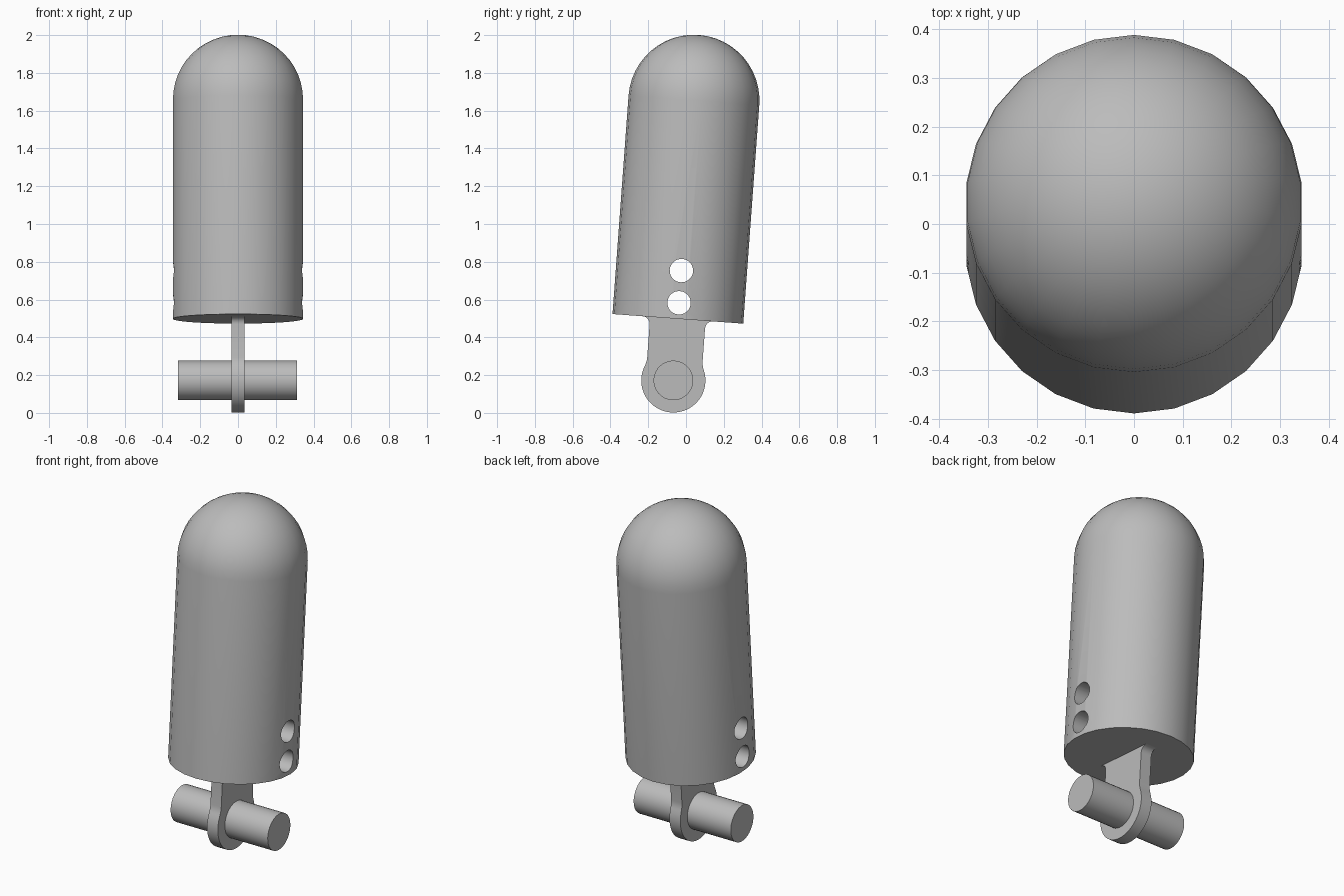
import bpy, bmesh
from math import sin, cos, pi, radians, sqrt, atan2
from mathutils import Matrix

cube = bpy.data.objects.get("Cube")
if cube:
    bpy.data.objects.remove(cube)

# Shared frame: origin at the centre of the body's base, leaning back
FRAME = Matrix.Translation((0, -0.043, 0.498)) @ Matrix.Rotation(radians(-4.2), 4, 'X')
RADIUS, LENGTH = 0.347, 1.16
PIVOT = -0.327

grey = bpy.data.materials.new("plain grey")
grey.use_nodes = True
COLOUR = (0.5, 0.5, 0.5, 1)
grey.diffuse_color = COLOUR
grey.node_tree.nodes["Principled BSDF"].inputs["Base Color"].default_value = COLOUR


def make_object(name, bm):
    bmesh.ops.recalc_face_normals(bm, faces=bm.faces)
    mesh = bpy.data.meshes.new(name)
    bm.to_mesh(mesh)
    bm.free()
    mesh.materials.append(grey)
    obj = bpy.data.objects.new(name, mesh)
    bpy.context.collection.objects.link(obj)
    obj.matrix_world = FRAME
    return obj


def activate(obj):
    bpy.ops.object.select_all(action='DESELECT')
    obj.select_set(True)
    bpy.context.view_layer.objects.active = obj


def smooth(obj):
    activate(obj)
    bpy.ops.object.shade_smooth_by_angle(angle=radians(32))


def cross_rod(name, radius, x0, x1, z, sides):
    bm = bmesh.new()
    place = Matrix.Translation(((x0 + x1) / 2, 0, z)) @ Matrix.Rotation(pi / 2, 4, 'Y')
    bmesh.ops.create_cone(bm, cap_ends=True, segments=sides, radius1=radius,
                          radius2=radius, depth=x1 - x0, matrix=place)
    return make_object(name, bm)


def arc(cy, cz, r, a0, a1, steps):
    angles = [a0 + (a1 - a0) * i / steps for i in range(steps + 1)]
    return [(cy + r * cos(a), cz + r * sin(a)) for a in angles]


# Domed body, a lathed profile
bm = bmesh.new()
profile = [(0, 0), (RADIUS, 0)] + arc(0, LENGTH, RADIUS, 0, pi / 2, 12)
verts = [bm.verts.new((0, y, z)) for y, z in profile]
edges = [bm.edges.new(pair) for pair in zip(verts, verts[1:])]
bmesh.ops.spin(bm, geom=verts + edges, cent=(0, 0, 0), axis=(0, 0, 1),
               angle=2 * pi, steps=26)
bmesh.ops.remove_doubles(bm, verts=bm.verts, dist=0.0005)
base = [f for f in bm.faces if f.calc_center_median().z < 0.001]
bmesh.ops.dissolve_faces(bm, faces=base)
body = make_object("domed_body", bm)

# Two holes drilled across the body
for z in (0.085, 0.256):
    cutter = cross_rod("hole_cutter", 0.062, -0.5, 0.5, z, 32)
    cutter.hide_render = True
    mod = body.modifiers.new("hole", 'BOOLEAN')
    mod.operation = 'DIFFERENCE'
    mod.solver = 'EXACT'
    mod.object = cutter
    activate(body)
    bpy.ops.object.modifier_apply(modifier=mod.name)
    bpy.data.objects.remove(cutter)
smooth(body)

# Flat lug: round eye, blended neck and flared root
EYE, NECK, BLEND, FLARE = 0.17, 0.147, 0.12, 0.04
rise = sqrt((EYE + BLEND) ** 2 - (NECK + BLEND) ** 2)
meet = atan2(rise, NECK + BLEND)
half = arc(0, PIVOT, EYE, -pi / 2, meet, 16)
half += arc(NECK + BLEND, PIVOT + rise, BLEND, pi + meet, pi, 5)[1:]
half += arc(NECK + FLARE, -FLARE, FLARE, pi, pi / 2, 6)
half.append((NECK + FLARE, 0.005))
outline = half + [(-y, z) for y, z in reversed(half[1:])]
bm = bmesh.new()
face = bm.faces.new([bm.verts.new((-0.035, y, z)) for y, z in outline])
side = bmesh.ops.extrude_face_region(bm, geom=[face])
bmesh.ops.translate(bm, vec=(0.07, 0, 0),
                    verts=[g for g in side["geom"] if isinstance(g, bmesh.types.BMVert)])
smooth(make_object("mounting_lug", bm))

# Pivot pin through the eye
smooth(cross_rod("pivot_pin", 0.105, -0.317, 0.313, PIVOT, 32))
